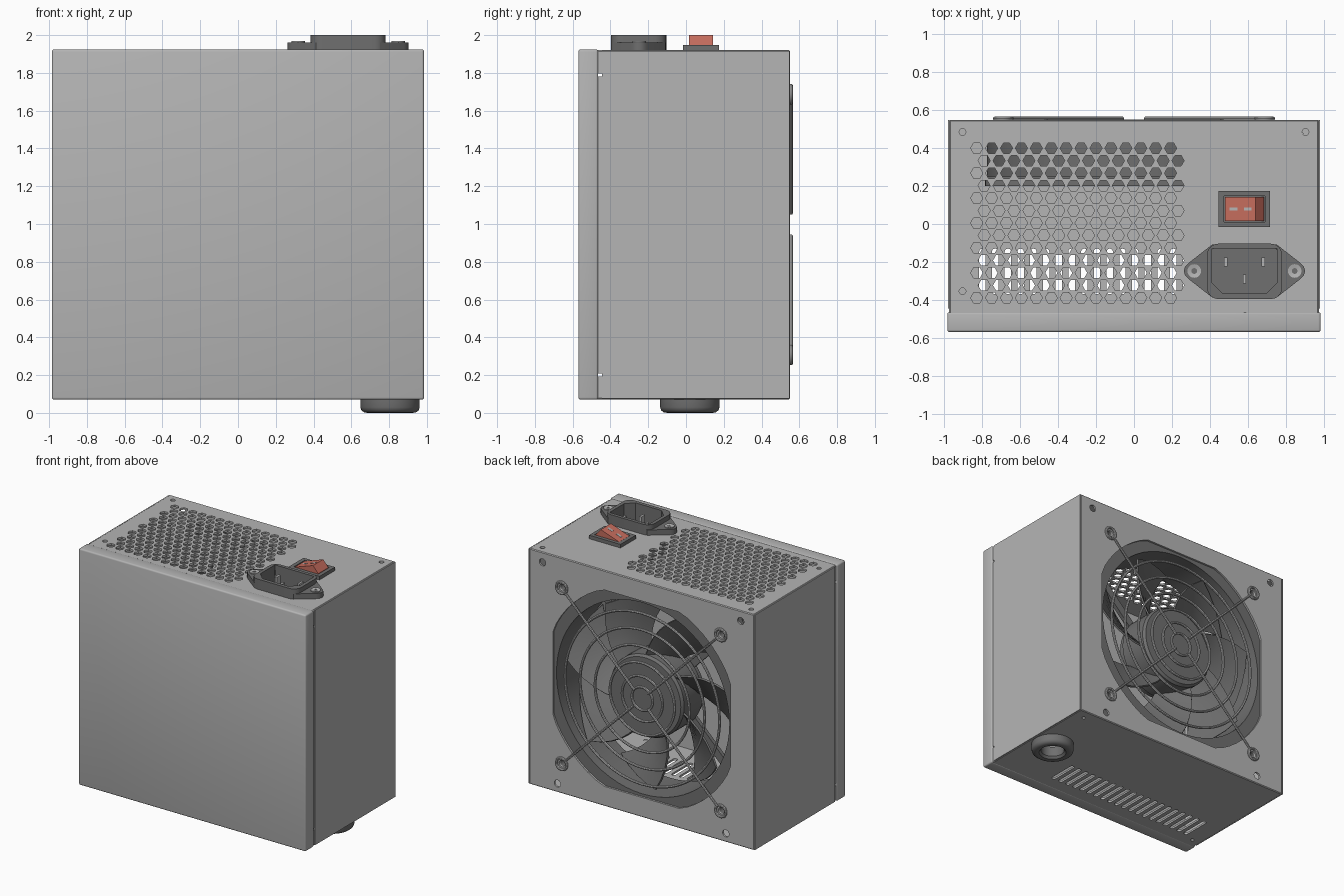
import bpy, bmesh, math
from mathutils import Vector

cube = bpy.data.objects.get("Cube")
if cube:
    bpy.data.objects.remove(cube, do_unlink=True)


def material(name, rgb):
    m = bpy.data.materials.new(name)
    m.use_nodes = True
    m.diffuse_color = (*rgb, 1)
    m.node_tree.nodes["Principled BSDF"].inputs["Base Color"].default_value = (*rgb, 1)
    return m


STEEL = material("steel grey", (0.46, 0.46, 0.46))
DARK = material("dark plastic", (0.16, 0.16, 0.16))
RED = material("switch red", (0.56, 0.15, 0.11))
made = []


def finish(name, bm, mat):
    bmesh.ops.recalc_face_normals(bm, faces=bm.faces)
    me = bpy.data.meshes.new(name)
    bm.to_mesh(me)
    bm.free()
    ob = bpy.data.objects.new(name, me)
    bpy.context.collection.objects.link(ob)
    if mat:
        me.materials.append(mat)
        made.append(ob)
    return ob


def bake(ob):
    dg = bpy.context.evaluated_depsgraph_get()
    me = bpy.data.meshes.new_from_object(ob.evaluated_get(dg))
    ob.modifiers.clear()
    ob.data = me


# Extrude one or more flat outlines along an axis
def prism(name, outlines, lo, hi, axis="z", mat=None):
    place = {"x": lambda u, v, w: (w, u, v),
             "y": lambda u, v, w: (u, w, v),
             "z": lambda u, v, w: (u, v, w)}[axis]
    bm = bmesh.new()
    for pts in outlines:
        a = [bm.verts.new(place(u, v, lo)) for u, v in pts]
        b = [bm.verts.new(place(u, v, hi)) for u, v in pts]
        bm.faces.new(a)
        bm.faces.new(b[::-1])
        for i in range(len(a)):
            j = (i + 1) % len(a)
            bm.faces.new((a[i], a[j], b[j], b[i]))
    return finish(name, bm, mat)


def ngon(cx, cy, r, n=24, start=0.0):
    return [(cx + r * math.cos(start + math.tau * i / n),
             cy + r * math.sin(start + math.tau * i / n)) for i in range(n)]


def rect(x0, x1, y0, y1):
    return [(x0, y0), (x1, y0), (x1, y1), (x0, y1)]


# Rectangle with corners rounded in k steps (k=1 gives a chamfer)
def rounded(x0, x1, y0, y1, r, k=5):
    pts = []
    for q, (cx, cy) in enumerate([(x1 - r, y1 - r), (x0 + r, y1 - r), (x0 + r, y0 + r), (x1 - r, y0 + r)]):
        for i in range(k + 1):
            a = (q + i / k) * math.pi / 2
            pts.append((cx + r * math.cos(a), cy + r * math.sin(a)))
    return pts


def bevel(ob, width, segments=2):
    m = ob.modifiers.new("bevel", "BEVEL")
    m.width, m.segments = width, segments
    bake(ob)


def cut(ob, *cutters):
    for c in cutters:
        m = ob.modifiers.new("cut", "BOOLEAN")
        m.operation, m.solver, m.object = "DIFFERENCE", "EXACT", c
        bake(ob)
        bpy.data.objects.remove(c, do_unlink=True)


# Spin an (r, offset) profile around an axis through the centre
def lathe(name, profile, centre, axis, mat, n=48):
    bm = bmesh.new()
    rings = []
    for i in range(n):
        c, s = math.cos(math.tau * i / n), math.sin(math.tau * i / n)
        rings.append([bm.verts.new(Vector(centre) + Vector((r * c, r * s, h) if axis == "z" else (r * c, h, r * s)))
                      for r, h in profile])
    for i in range(n):
        a, b = rings[i], rings[(i + 1) % n]
        for j in range(len(profile)):
            k = (j + 1) % len(profile)
            bm.faces.new((a[j], b[j], b[k], a[k]))
    bmesh.ops.remove_doubles(bm, verts=bm.verts, dist=1e-5)
    return finish(name, bm, mat)


FZ = 0.997                      # fan centre height
CORNERS = [(sx, sz) for sx in (-1, 1) for sz in (-1, 1)]

# Sheet metal case
case = prism("case", [rect(-0.975, 0.975, -0.555, 0.55)], 0.072, 1.92, "z", STEEL)
bevel(case, 0.006, 1)
hexes = [ngon(-0.83 + 0.0787 * (i + 0.5 * (row % 2)), 0.4 - 0.0658 * row, 0.032, 6)
         for row in range(13) for i in range(14)]
top_screws = [ngon(x, y, 0.018, 12) for x, y in
              [(-0.905, 0.485), (0.905, 0.485), (-0.905, -0.355), (0.585, -0.485)]]
slots = [rounded(x - 0.017, x + 0.017, -0.37, -0.13, 0.016, 3) for x in [-0.8 + 0.0672 * i for i in range(20)]]
low_screws = [ngon(x, y, 0.015, 10) for x, y in
              [(0.7, -0.5), (-0.35, -0.5), (-0.55, -0.5), (-0.9, -0.4), (0.88, 0.47)]]
opening = [(max(-0.77, min(0.77, x)), FZ + max(-0.77, min(0.77, z))) for x, z in ngon(0, 0, 0.84, 64)]
back_holes = [ngon(x, z, 0.028, 14) for x, z in [(0.86, 1.84), (-0.86, 1.84), (0.73, 0.14), (-0.73, 0.14)]]
back_holes += [ngon(0.69 * sx, FZ + 0.69 * sz, 0.025, 14) for sx, sz in CORNERS]
cut(case,
    prism("inside", [rect(-0.96, 0.96, -0.7, 0.535)], 0.087, 1.905),
    prism("top_cutter", hexes + top_screws, 1.85, 2.0),
    prism("outlet_cutter", [rounded(0.4, 0.765, -0.38, -0.12, 0.05)], 1.85, 2.0),
    prism("bottom_cutter", slots + low_screws + [ngon(0.805, 0.02, 0.1, 32)], 0.0, 0.15),
    prism("back_cutter", [opening] + back_holes, 0.5, 0.6, "y"),
    prism("side_cutter", [rect(-0.465, -0.44, z - 0.008, z + 0.008) for z in (0.2, 1.79)], -1.1, 1.1, "x"))

# Folded front cover with side flanges
cover = prism("front_cover", [rect(-0.985, 0.985, -0.57, -0.465)], 0.07, 1.924, "z", STEEL)
bevel(cover, 0.012, 3)
cut(cover, prism("cover_inside", [rect(-0.973, 0.973, -0.556, 0)], 0.083, 1.911))
# Side skins behind the seam
for s, side in ((-1, "right"), (1, "left")):
    prism(side + "_skin", [rect(-0.445, 0.548, 0.075, 1.917)], s * 0.974, s * 0.981, "x", STEEL)

# Fan frame: two square flanges joined by a tube
for name, y0, y1 in (("inner_flange", 0.2, 0.25), ("outer_flange", 0.485, 0.534)):
    flange = prism("fan_" + name, [rounded(-0.787, 0.787, FZ - 0.787, FZ + 0.787, 0.08)], y0, y1, "y", DARK)
    holes = [ngon(0, FZ, 0.75, 64)] + [ngon(0.69 * sx, FZ + 0.69 * sz, 0.028, 14) for sx, sz in CORNERS]
    cut(flange, prism("flange_cutter", holes, 0.1, 0.6, "y"))
lathe("fan_tube", [(0.75, 0.22), (0.75, 0.52), (0.775, 0.52), (0.775, 0.22)], (0, 0, FZ), "y", DARK, 64)
lathe("fan_hub", [(0, 0.25), (0.32, 0.25), (0.32, 0.48), (0.305, 0.5), (0, 0.5)], (0, 0, FZ), "y", DARK)
lathe("fan_motor_plate", [(0, 0.2), (0.3, 0.2), (0.3, 0.235), (0, 0.235)], (0, 0, FZ), "y", DARK)
arms = []
for k in range(4):
    a = math.pi / 4 + k * math.pi / 2
    c, s = math.cos(a), math.sin(a)
    arms.append([(c * r - s * w, FZ + s * r + c * w) for r, w in rect(0.25, 0.77, -0.03, 0.03)])
prism("fan_arms", arms, 0.205, 0.235, "y", DARK)

# Seven twisted fan blades
bm = bmesh.new()
for k in range(7):
    grid = []
    for i in range(6):
        r = 0.3 + 0.085 * i
        row = []
        for j in range(5):
            t = j / 4 - 0.5
            a = math.tau * k / 7 + 0.09 * i + 0.62 * t
            row.append(bm.verts.new((r * math.cos(a), 0.375 - 0.19 * t, FZ + r * math.sin(a))))
        grid.append(row)
    for i in range(5):
        for j in range(4):
            bm.faces.new((grid[i][j], grid[i + 1][j], grid[i + 1][j + 1], grid[i][j + 1]))
blades = finish("fan_blades", bm, DARK)
blades.modifiers.new("thickness", "SOLIDIFY").thickness = 0.014
bake(blades)

# Wire finger guard: rings, then diagonal spokes ending in screw loops
wire = bpy.data.curves.new("guard_wire", "CURVE")
wire.dimensions, wire.bevel_depth, wire.bevel_resolution = "3D", 0.0105, 2


def strand(pts, y, closed):
    sp = wire.splines.new("POLY")
    sp.points.add(len(pts) - 1)
    for p, (x, z) in zip(sp.points, pts):
        p.co = (x, y, z, 1)
    sp.use_cyclic_u = closed


for r in (0.09, 0.175, 0.28, 0.41, 0.54, 0.67):
    strand(ngon(0, FZ, r, 64), 0.541, True)
for sx, sz in CORNERS:
    loop = ngon(0.69 * sx, FZ + 0.69 * sz, 0.045, 20, math.atan2(-sz, -sx))
    strand([(0.06 * sx, FZ + 0.06 * sz)] + loop + loop[:1], 0.556, False)
guard_curve = bpy.data.objects.new("guard_curve", wire)
bpy.context.collection.objects.link(guard_curve)
guard_mesh = bpy.data.meshes.new_from_object(guard_curve.evaluated_get(bpy.context.evaluated_depsgraph_get()))
bpy.data.objects.remove(guard_curve, do_unlink=True)
guard = bpy.data.objects.new("fan_guard", guard_mesh)
bpy.context.collection.objects.link(guard)
guard_mesh.materials.clear()
guard_mesh.materials.append(STEEL)
made.append(guard)

# Power inlet: eared flange, raised shroud with socket, pins and screws
IX, IY = 0.583, -0.248
ear = [(0.272, a) for a in (-60, -30, 0, 30, 60)]
half = [(IX + d + 0.048 * math.cos(math.radians(a)), IY + 0.048 * math.sin(math.radians(a))) for d, a in ear]
half = [(IX + 0.17, IY - 0.14)] + half + [(IX + 0.17, IY + 0.14)]
outline = half + [(2 * IX - x, 2 * IY - y) for x, y in half]
socket = [(0.412, -0.31), (0.47, -0.368), (0.696, -0.368), (0.754, -0.31), (0.754, -0.13), (0.412, -0.13)]
flange = prism("inlet_flange", [outline], 1.918, 1.962, "z", DARK)
cut(flange, prism("flange_hole", [rounded(0.4, 0.766, -0.38, -0.116, 0.05)], 1.8, 2.1))
shroud = prism("inlet_shroud", [rounded(0.385, 0.782, -0.396, -0.104, 0.06)], 1.72, 2.0, "z", DARK)
cut(shroud, prism("socket_cutter", [socket], 1.76, 2.1))
prism("inlet_pins", [rect(x - 0.009, x + 0.009, y - 0.024, y + 0.024)
                     for x, y in ((0.485, -0.2), (0.681, -0.2), (IX, -0.29))], 1.75, 1.96, "z", STEEL)
for s, side in ((-1, "right"), (1, "left")):
    lathe(side + "_inlet_screw", [(0.015, 1.955), (0.036, 1.955), (0.036, 1.968), (0.015, 1.964)],
          (IX + s * 0.265, IY, 0), "z", STEEL, 20)

# Rocker switch
bezel = prism("switch_bezel", [rect(0.446, 0.718, -0.016, 0.175)], 1.918, 1.948, "z", DARK)
cut(bezel, prism("bezel_cutter", [rect(0.476, 0.69, 0.01, 0.148)], 1.93, 2.0))
prism("switch_rocker", [[(0.481, 1.925), (0.685, 1.925), (0.685, 1.948), (0.64, 2.0), (0.481, 1.945)]],
      0.016, 0.142, "y", RED)
for i, x in enumerate((0.525, 0.6)):
    z = 1.945 + (x - 0.481) * 0.346
    prism("switch_mark_%d" % (i + 1), [[(x - 0.02, z - 0.009), (x + 0.02, z + 0.005),
                                       (x + 0.02, z + 0.009), (x - 0.02, z - 0.005)]], 0.07, 0.088, "y", STEEL)

# Cable grommet under the case
lathe("cable_grommet", [(0.085, 0.1), (0.085, 0.02), (0.1, 0.003), (0.12, 0), (0.138, 0.003), (0.152, 0.014),
                        (0.157, 0.03), (0.157, 0.073), (0.11, 0.073), (0.099, 0.1)],
      (0.805, 0.02, 0), "z", DARK)

bpy.ops.object.select_all(action="DESELECT")
for ob in made:
    ob.select_set(True)
bpy.context.view_layer.objects.active = case
bpy.ops.object.shade_smooth_by_angle(angle=math.radians(35))
